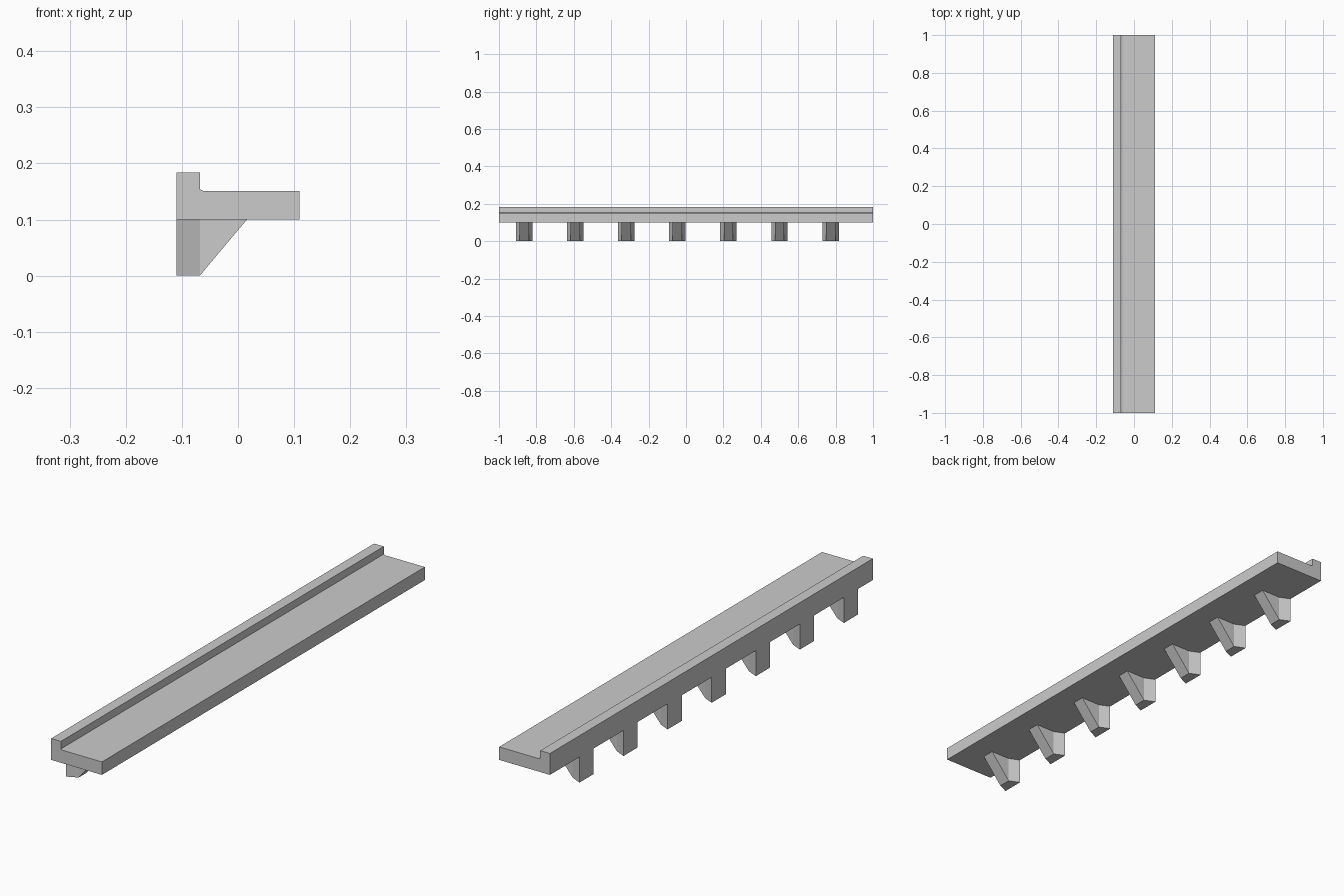
import bpy
import bmesh
from mathutils import Vector

if "Cube" in bpy.data.objects:
    bpy.data.objects.remove(bpy.data.objects["Cube"])


def add_object(name, bm):
    bmesh.ops.recalc_face_normals(bm, faces=bm.faces)
    mesh = bpy.data.meshes.new(name)
    bm.to_mesh(mesh)
    bm.free()
    obj = bpy.data.objects.new(name, mesh)
    bpy.context.collection.objects.link(obj)
    return obj


def extrude_profile(bm, points, offset):
    face = bm.faces.new([bm.verts.new(p) for p in points])
    new = bmesh.ops.extrude_face_region(bm, geom=[face])["geom"]
    verts = [g for g in new if isinstance(g, bmesh.types.BMVert)]
    bmesh.ops.translate(bm, verts=verts, vec=Vector(offset))
    return verts


BACK, LIP, FRONT = -0.11, -0.068, 0.11
UNDERSIDE = 0.10

# ledge slab with the raised lip along its back edge
ledge_profile = [(BACK, UNDERSIDE), (FRONT, UNDERSIDE), (FRONT, 0.151),
                 (-0.062, 0.151), (LIP, 0.154), (LIP, 0.184), (BACK, 0.184)]
bm = bmesh.new()
extrude_profile(bm, [(x, -1, z) for x, z in ledge_profile], (0, 2, 0))
add_object("ledge", bm)


def add_bracket(index, y):
    back_half, front_half = 0.044, 0.025
    bm = bmesh.new()
    # post, narrowing from the wall towards the front
    extrude_profile(bm, [(BACK, y - back_half, 0), (LIP, y - front_half, 0),
                         (LIP, y + front_half, 0), (BACK, y + back_half, 0)],
                    (0, 0, UNDERSIDE))
    # merge the sloping brace onto the front face of the post
    front = max(bm.faces, key=lambda f: f.calc_center_median().x)
    top = [v for v in front.verts if v.co.z > 0.05]
    bottom = [v for v in front.verts if v.co.z < 0.05]
    top.sort(key=lambda v: v.co.y)
    bottom.sort(key=lambda v: v.co.y)
    tips = [bm.verts.new((0.016, v.co.y, UNDERSIDE)) for v in top]
    bm.faces.remove(front)
    bm.faces.new([bottom[0], bottom[1], tips[1], tips[0]])
    bm.faces.new([top[0], top[1], tips[1], tips[0]])
    for i in range(2):
        bm.faces.new([bottom[i], tips[i], top[i]])
    add_object(f"bracket_{index}", bm)


# row of seven evenly spaced brackets
for i in range(7):
    add_bracket(i + 1, -0.865 + i * 0.273)
